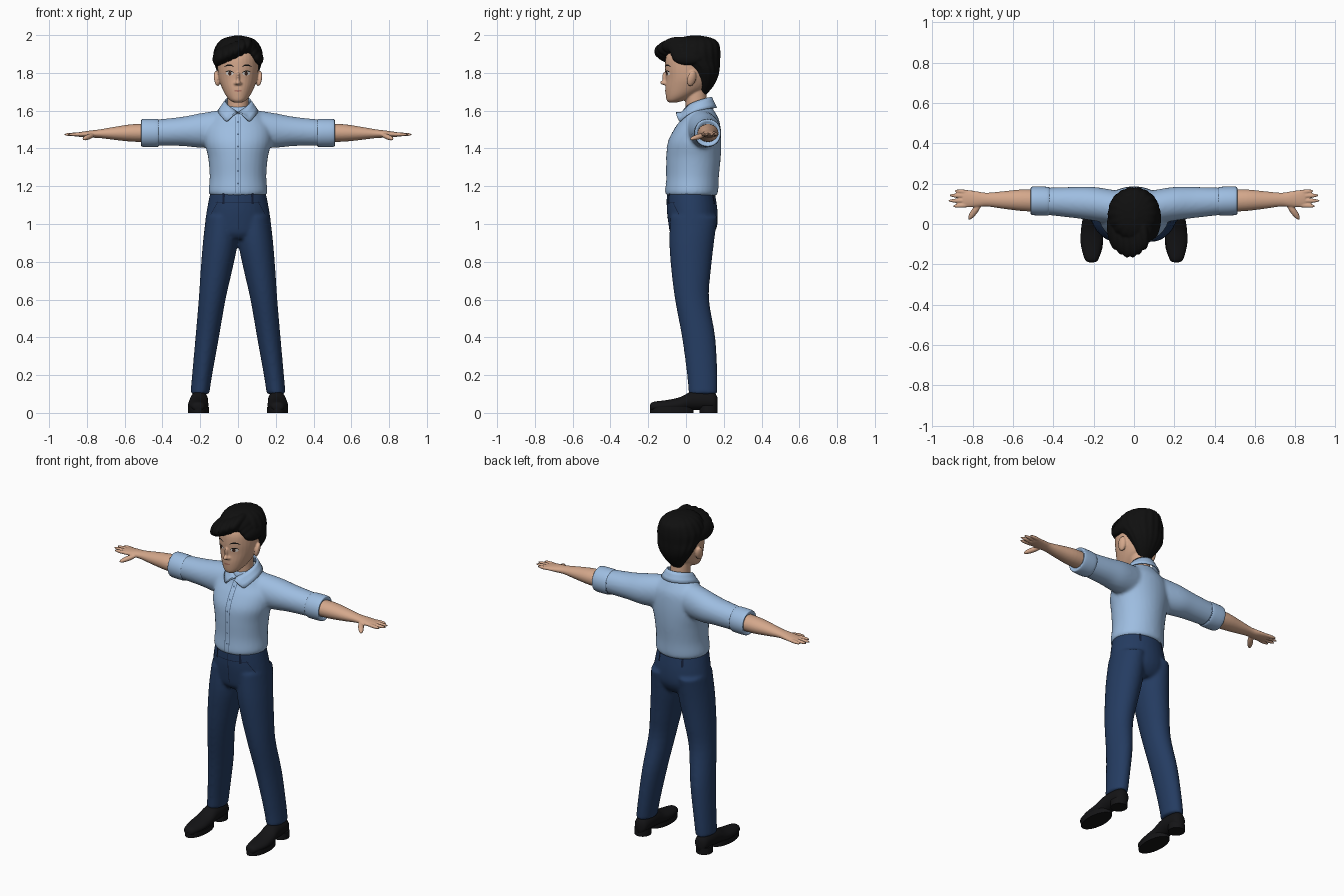
import bpy, bmesh
from math import sin, cos, pi
from mathutils import Vector, Matrix, Euler
from mathutils.bvhtree import BVHTree

cube = bpy.data.objects.get("Cube")
if cube:
    bpy.data.objects.remove(cube)


def material(name, r, g, b):
    m = bpy.data.materials.new(name)
    m.use_nodes = True
    m.diffuse_color = (r, g, b, 1)
    bsdf = m.node_tree.nodes["Principled BSDF"]
    bsdf.inputs["Base Color"].default_value = (r, g, b, 1)
    bsdf.inputs["Roughness"].default_value = 0.8
    return m


SKIN = material("skin", .66, .39, .26)
SHIRT = material("light blue cloth", .34, .51, .75)
SEAM = material("blue seam", .09, .15, .25)
NAVY = material("navy cloth", .018, .045, .12)
DARK_NAVY = material("dark navy seam", .007, .014, .04)
BLACK = material("black hair", .005, .005, .005)
LEATHER = material("black leather", .007, .007, .008)
WHITE = material("eye white", .75, .72, .68)
BROWN = material("brown iris", .05, .02, .012)
LIP = material("lip", .45, .19, .14)


def finish(bm, name, mat, voxel=0, smooth=4):
    """Turn a bmesh into an object, optionally fusing overlapping volumes."""
    mesh = bpy.data.meshes.new(name)
    bm.to_mesh(mesh)
    bm.free()
    mesh.materials.append(mat)
    mesh.shade_smooth()
    ob = bpy.data.objects.new(name, mesh)
    bpy.context.collection.objects.link(ob)
    if voxel:
        fuse = ob.modifiers.new("fuse", 'REMESH')
        fuse.mode = 'VOXEL'
        fuse.voxel_size = voxel
        fuse.use_smooth_shade = True
        relax = ob.modifiers.new("relax", 'SMOOTH')
        relax.factor, relax.iterations = .5, smooth
    return ob


def spline(rows, steps):
    """Catmull-Rom interpolation between cross-section rows."""
    rows = [Vector(r) for r in rows]
    out = []
    for i in range(len(rows) - 1):
        a, b, c, d = (rows[min(max(i + k, 0), len(rows) - 1)] for k in (-1, 0, 1, 2))
        for s in range(steps):
            t = s / steps
            out.append(b + (c - a) * (t / 2) + (a * 2 - b * 5 + c * 4 - d) * (t * t / 2)
                       + (b * 3 - a - c * 3 + d) * (t ** 3 / 2))
    return out + [rows[-1]]


def loft(bm, axis, rows, side=1, n=32, steps=4, ripple=0):
    """Skin ellipses (position, centre a, centre b, radius a, radius b) along an axis."""
    rings = []
    for t, a, b, ra, rb in spline(rows, steps):
        ring = []
        for k in range(n):
            ang = 2 * pi * k / n
            w = 1 + ripple * cos(18 * ang)
            p, q = a + ra * w * cos(ang), b + rb * w * sin(ang)
            x, y, z = {'x': (t, p, q), 'y': (p, t, q), 'z': (p, q, t)}[axis]
            ring.append(bm.verts.new((x * side, y, z)))
        rings.append(ring)
    faces = [bm.faces.new(rings[0]), bm.faces.new(rings[-1])]
    for lo, hi in zip(rings, rings[1:]):
        faces += [bm.faces.new((lo[k - 1], lo[k], hi[k], hi[k - 1])) for k in range(n)]
    bmesh.ops.recalc_face_normals(bm, faces=faces)


def blob(bm, loc, size, rot=(0, 0, 0)):
    bmesh.ops.create_uvsphere(bm, u_segments=24, v_segments=16, radius=1,
                              matrix=Matrix.LocRotScale(Vector(loc), Euler(rot), Vector(size)))


def surface(ob):
    bpy.context.view_layer.update()
    return BVHTree.FromObject(ob, bpy.context.evaluated_depsgraph_get())


def patch(name, tree, shape, mat, lift=.002, face=-1, nu=20, nv=4):
    """Thin plate: shape(u, v) gives x, z, laid on the front (-1) or back (+1)."""
    bm = bmesh.new()
    grid = []
    for i in range(nu + 1):
        row = []
        for j in range(nv + 1):
            x, z = shape(i / nu, j / nv)
            start = Vector((x, face * 2, z))
            hit = tree.ray_cast(start, Vector((0, -face, 0)))[0] or tree.find_nearest(start)[0]
            row.append(bm.verts.new((x, hit.y + face * lift, z)))
        grid.append(row)
    for r, s in zip(grid, grid[1:]):
        for j in range(nv):
            bm.faces.new((r[j], s[j], s[j + 1], r[j + 1]))
    bmesh.ops.remove_doubles(bm, verts=bm.verts, dist=1e-5)
    bm.normal_update()
    if sum(f.normal.y for f in bm.faces) * face < 0:
        bmesh.ops.reverse_faces(bm, faces=bm.faces)
    return finish(bm, name, mat)


def oval(cx, cz, rx, rz):
    return lambda u, v: (cx + rx * v * cos(2 * pi * u), cz + rz * v * sin(2 * pi * u))


def strip(x0, z0, x1, z1, width, bow=0):
    """Bar from one point to another; flat bars bow upward, upright ones have width in x."""
    if abs(x1 - x0) > abs(z1 - z0):
        return lambda u, v: (x0 + (x1 - x0) * u,
                             z0 + (z1 - z0) * u + bow * sin(pi * u) + width * (v - .5) * sin(pi * (.1 + .8 * u)))
    return lambda u, v: (x0 + (x1 - x0) * u + width * (v - .5), z0 + (z1 - z0) * u)


SIDES = ((1, "left"), (-1, "right"))

# Head with nose, ears and neck
bm = bmesh.new()
loft(bm, 'z', [(1.643, 0, -.07, .02, .02), (1.655, 0, -.055, .042, .047), (1.68, 0, -.03, .064, .077),
               (1.72, 0, 0, .085, .11), (1.77, 0, .015, .102, .122), (1.83, 0, .02, .109, .131),
               (1.89, 0, .02, .105, .125), (1.94, 0, .02, .075, .09), (1.96, 0, .02, .02, .03)])
loft(bm, 'z', [(1.54, 0, .06, .06, .06), (1.62, 0, .055, .056, .058), (1.72, 0, .05, .055, .055)])
blob(bm, (0, -.108, 1.768), (.01, .016, .038), (.25, 0, 0))
blob(bm, (0, -.117, 1.748), (.014, .021, .012))
for s, _ in SIDES:
    blob(bm, (s * .112, .03, 1.77), (.014, .024, .042), (-.2, s * .2, s * .35))
    blob(bm, (s * .012, -.108, 1.744), (.01, .012, .009))
head = surface(finish(bm, "head", SKIN, .005, 3))

# Face details
for s, n in SIDES:
    patch(n + "_eye_white", head, oval(s * .044, 1.797, .02, .011), WHITE)
    patch(n + "_iris", head, oval(s * .043, 1.797, .009, .0105), BROWN, .004)
    patch(n + "_eyelid", head, strip(s * .021, 1.8, s * .067, 1.804, .006, .008), BLACK, .004)
    patch(n + "_eyebrow", head, strip(s * .02, 1.832, s * .072, 1.833, .008, .009), BLACK)
patch("mouth", head, oval(0, 1.705, .022, .005), LIP)

# Hair: ridged cap, swept fringe to the right of the parting, shorter side locks
bm = bmesh.new()
loft(bm, 'z', [(1.685, 0, .09, .03, .018), (1.73, 0, .1, .065, .045), (1.78, 0, .1, .097, .07),
               (1.82, 0, .09, .115, .088), (1.86, 0, .062, .125, .118), (1.91, 0, .047, .128, .135),
               (1.96, 0, .05, .105, .122), (1.985, 0, .05, .07, .085), (1.997, 0, .05, .02, .03)],
     n=108, ripple=.015)
for i in range(6):
    t = i / 5
    blob(bm, (-.1 + .14 * t, -.035 - .04 * sin(pi * t), 1.885 + .058 * t), (.031, .095, .05), (0, .3, .12))
for i in range(3):
    t = i / 2
    blob(bm, (.072 + .03 * t, -.01 + .02 * t, 1.93 - .045 * t), (.03, .085, .045), (0, -.3, -.1))
finish(bm, "hair", BLACK, .005, 2)

# Shirt body and sleeves
bm = bmesh.new()
loft(bm, 'z', [(1.15, 0, .03, .142, .13), (1.17, 0, .03, .156, .14), (1.25, 0, .035, .15, .139),
               (1.35, 0, .04, .158, .144), (1.43, 0, .045, .176, .142), (1.5, 0, .06, .175, .124),
               (1.55, 0, .073, .15, .103), (1.59, 0, .07, .115, .085), (1.625, 0, .065, .075, .068)])
for s, _ in SIDES:
    loft(bm, 'x', [(.08, .08, 1.505, .085, .1), (.2, .1, 1.495, .084, .091), (.3, .107, 1.49, .077, .077),
                   (.45, .113, 1.483, .066, .068)], side=s)
shirt = surface(finish(bm, "shirt", SHIRT, .009, 8))

# Rolled cuffs, forearms and hands
for s, n in SIDES:
    bm = bmesh.new()
    loft(bm, 'x', [(.418, .113, 1.482, .06, .062), (.424, .113, 1.482, .07, .073), (.465, .114, 1.482, .072, .075),
                   (.506, .115, 1.482, .07, .073), (.512, .115, 1.482, .062, .064),
                   (.504, .115, 1.482, .05, .05)], side=s)
    finish(bm, n + "_cuff", SHIRT)
    bm = bmesh.new()
    loft(bm, 'x', [(.417, .113, 1.482, .067, .069), (.421, .113, 1.482, .069, .071)], side=s)
    finish(bm, n + "_cuff_seam", SEAM)
    bm = bmesh.new()
    loft(bm, 'x', [(.47, .115, 1.482, .055, .048), (.56, .118, 1.482, .053, .046), (.65, .119, 1.48, .043, .035),
                   (.73, .121, 1.478, .034, .023), (.78, .123, 1.476, .039, .019),
                   (.83, .126, 1.474, .043, .014), (.85, .126, 1.474, .036, .01)], side=s)
    for base, tip, length in ((.095, .088, .9), (.115, .116, .922), (.136, .143, .918), (.154, .166, .892)):
        mid = (.8 + length) / 2
        blob(bm, (s * mid, (base + tip) / 2, 1.474), (length - mid, .011, .01), (0, 0, s * (tip - base) * 8))
    blob(bm, (s * .79, .065, 1.462), (.055, .016, .014), (0, s * .25, s * -.95))
    finish(bm, n + "_forearm_and_hand", SKIN, .004, 2)

# Folded collar with pointed tips
bm = bmesh.new()
pairs = []
for i in range(49):
    u = i / 24 - 1
    a, e = abs(u), abs(u) ** 2
    dip = min(a / .82, 1) ** 3 - max(a - .82, 0) * 3.6
    top = (.066 * sin(pi * u), .06 + .073 * cos(pi * u), 1.672 - .085 * e)
    low = (.098 * sin(pi * u) + .012 * u, .06 + .1 * cos(pi * u) - .012 * e, 1.615 - .075 * dip)
    pairs.append([bm.verts.new(Vector(top).lerp(Vector(low), k / 3)) for k in range(4)])
for p, q in zip(pairs, pairs[1:]):
    for k in range(3):
        bm.faces.new((p[k], p[k + 1], q[k + 1], q[k]))
collar = finish(bm, "collar", SHIRT)
thick = collar.modifiers.new("thickness", 'SOLIDIFY')
thick.thickness, thick.offset = .008, 0

# Button placket
for s, n in SIDES:
    patch(n + "_placket_seam", shirt, strip(s * .014, 1.57, s * .014, 1.165, .004), SEAM, nv=1, nu=30)
for i in range(6):
    patch("button_%d" % i, shirt, oval(0, 1.54 - .065 * i, .005, .005), SEAM, .003)

# Trousers
bm = bmesh.new()
loft(bm, 'z', [(1.17, 0, .025, .146, .127), (1.08, 0, .032, .164, .134), (1.0, 0, .037, .174, .13),
               (.95, 0, .032, .165, .115), (.92, 0, .03, .12, .09)])
for s, _ in SIDES:
    loft(bm, 'z', [(1.04, .086, .042, .084, .125), (.9, .094, .03, .092, .118), (.75, .115, .027, .083, .104),
                   (.6, .137, .032, .071, .09), (.4, .163, .067, .062, .088), (.2, .19, .086, .053, .08),
                   (.1, .202, .09, .05, .076)], side=s)
trousers = surface(finish(bm, "trousers", NAVY, .009, 5))

# Belt loops, fly and pocket seams
for s, n in SIDES:
    for face, place in ((-1, "front"), (1, "back")):
        patch(n + "_" + place + "_belt_loop", trousers, strip(s * .075, 1.165, s * .078, 1.105, .012),
              DARK_NAVY, .005, face, nv=1)
    patch(n + "_pocket_seam", trousers, strip(s * .105, 1.12, s * .145, 1.05, .003), DARK_NAVY, nv=1)
patch("fly_seam", trousers, strip(.004, 1.15, .004, .97, .004), DARK_NAVY, nv=1)
patch("waistband_seam", trousers, strip(-.12, 1.115, .12, 1.115, .004), DARK_NAVY, nv=1)

# Shoes with a separate sole and heel
for s, n in SIDES:
    bm = bmesh.new()
    loft(bm, 'y', [(-.19, .21, .03, .012, .012), (-.175, .21, .034, .034, .024), (-.1, .211, .038, .053, .03),
                   (-.03, .21, .046, .053, .038), (.03, .207, .064, .048, .049), (.1, .205, .066, .046, .05),
                   (.15, .205, .06, .038, .046), (.167, .205, .05, .015, .03)], side=s)
    finish(bm, n + "_shoe", LEATHER)
    for part, y, rx, ry, top in (("sole", -.075, .056, .116, .03), ("heel", .119, .046, .048, .04)):
        bm = bmesh.new()
        loft(bm, 'z', [(0, .209, y, rx, ry), (top, .209, y, rx, ry)], side=s, steps=1)
        ob = finish(bm, n + "_shoe_" + part, LEATHER)
        bpy.context.view_layer.objects.active = ob
        ob.select_set(True)
        bpy.ops.object.shade_smooth_by_angle()
        ob.select_set(False)
